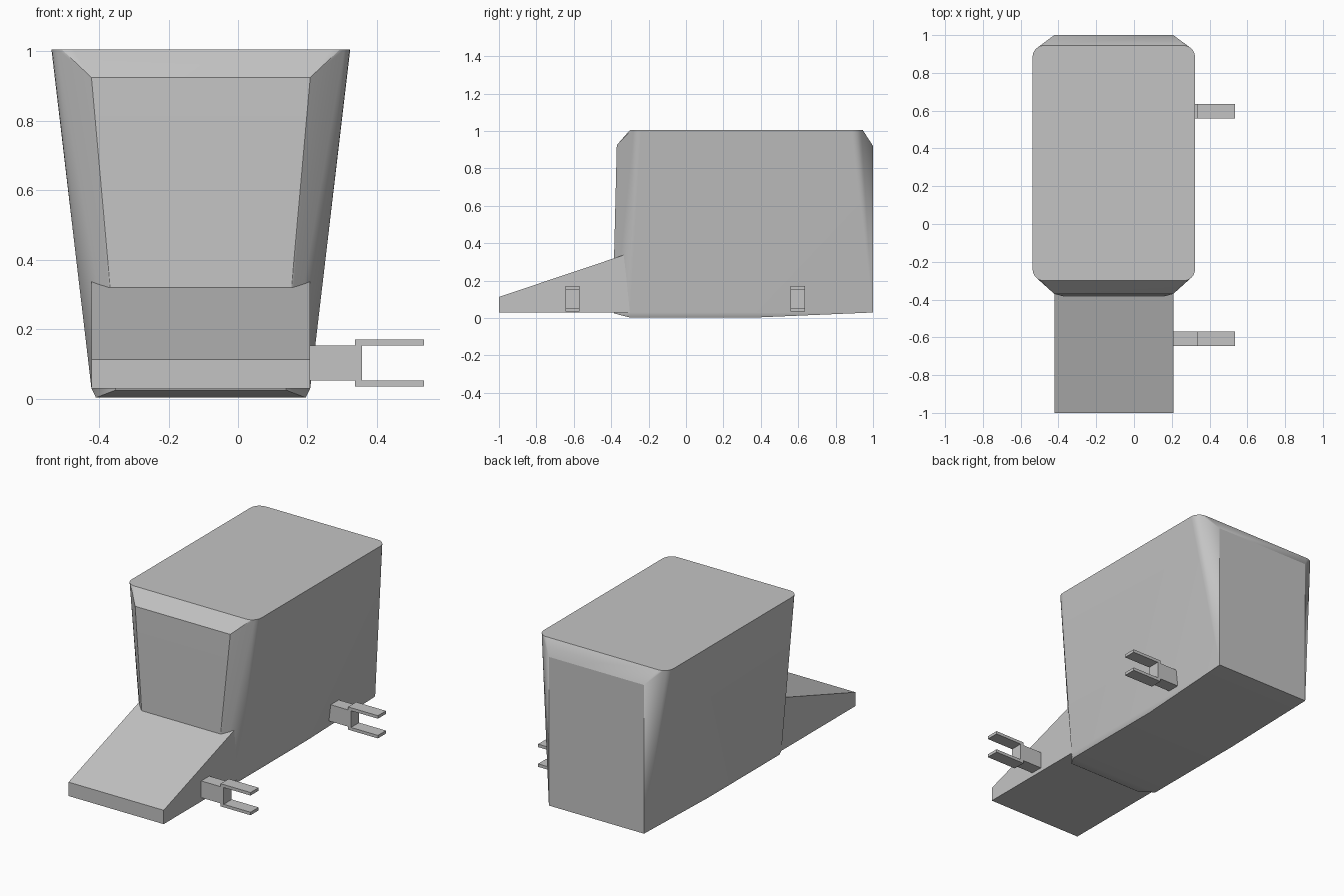
import bpy, bmesh, math

cube = bpy.data.objects.get("Cube")
if cube:
    bpy.data.objects.remove(cube, do_unlink=True)

# Single plain material
grey = bpy.data.materials.new("light_grey")
grey.use_nodes = True
COLOUR = (0.55, 0.55, 0.55, 1)
grey.diffuse_color = COLOUR
grey.node_tree.nodes["Principled BSDF"].inputs["Base Color"].default_value = COLOUR

CX = -0.107    # centre line of the hull
HALF = 0.315   # half width of the base


def finish(name, bm):
    bmesh.ops.recalc_face_normals(bm, faces=bm.faces)
    mesh = bpy.data.meshes.new(name)
    bm.to_mesh(mesh)
    bm.free()
    mesh.materials.append(grey)
    obj = bpy.data.objects.new(name, mesh)
    bpy.context.collection.objects.link(obj)
    return obj


def box(name, x0, x1, y0, y1, z0, z1):
    bm = bmesh.new()
    bmesh.ops.create_cube(bm, size=1)
    for v in bm.verts:
        v.co.x = x1 if v.co.x > 0 else x0
        v.co.y = y1 if v.co.y > 0 else y0
        v.co.z = z1 if v.co.z > 0 else z0
    return finish(name, bm)


# Main body: convex shell round a rounded top, mirrored about its centre line
half_points = [
    (HALF, -0.30, 0.03), (HALF, 1.0, 0.03),               # base corners
    (0.302, -0.30, 0.003), (0.302, 0.37, 0.003),          # keel
    (0.245, -0.385, 0.025), (0.26, -0.385, 0.31),         # front face, low
    (HALF, -0.37, 0.925), (HALF, 1.0, 0.92),              # chamfer edges
]
R = 0.06
for y_mid, start in ((-0.30 + R, -90), (0.945 - R, 0)):
    for i in range(7):
        a = math.radians(start + i * 15)
        half_points.append((0.37 + R * math.cos(a), y_mid + R * math.sin(a), 1.005))
bm = bmesh.new()
for x, y, z in half_points:
    for side in (-1, 1):
        bm.verts.new((CX + side * x, y, z))
bmesh.ops.convex_hull(bm, input=bm.verts[:])
bmesh.ops.dissolve_limit(bm, angle_limit=math.radians(0.5), verts=bm.verts[:], edges=bm.edges[:])
body = finish("main_body", bm)
bpy.ops.object.select_all(action="DESELECT")
body.select_set(True)
bpy.context.view_layer.objects.active = body
bpy.ops.object.shade_smooth_by_angle(angle=math.radians(22))
weighted = body.modifiers.new("weighted_normals", "WEIGHTED_NORMAL")
weighted.keep_sharp = True

# Sloping front wedge
profile = [(-1.0, 0.03), (-1.0, 0.113), (-0.333, 0.337), (-0.30, 0.07), (-0.30, 0.03)]
bm = bmesh.new()
face = bm.faces.new([bm.verts.new((CX - HALF, y, z)) for y, z in profile])
ext = bmesh.ops.extrude_face_region(bm, geom=[face])
new_verts = [g for g in ext["geom"] if isinstance(g, bmesh.types.BMVert)]
bmesh.ops.translate(bm, vec=(2 * HALF, 0, 0), verts=new_verts)
finish("front_wedge", bm)

# Two forked arms on the left side
for place, y in (("front", -0.607), ("rear", 0.597)):
    y0, y1 = y - 0.038, y + 0.038
    box(place + "_arm", 0.19, 0.357, y0, y1, 0.053, 0.153)
    box(place + "_upper_prong", 0.337, 0.535, y0, y1, 0.153, 0.171)
    box(place + "_lower_prong", 0.337, 0.535, y0, y1, 0.035, 0.053)
